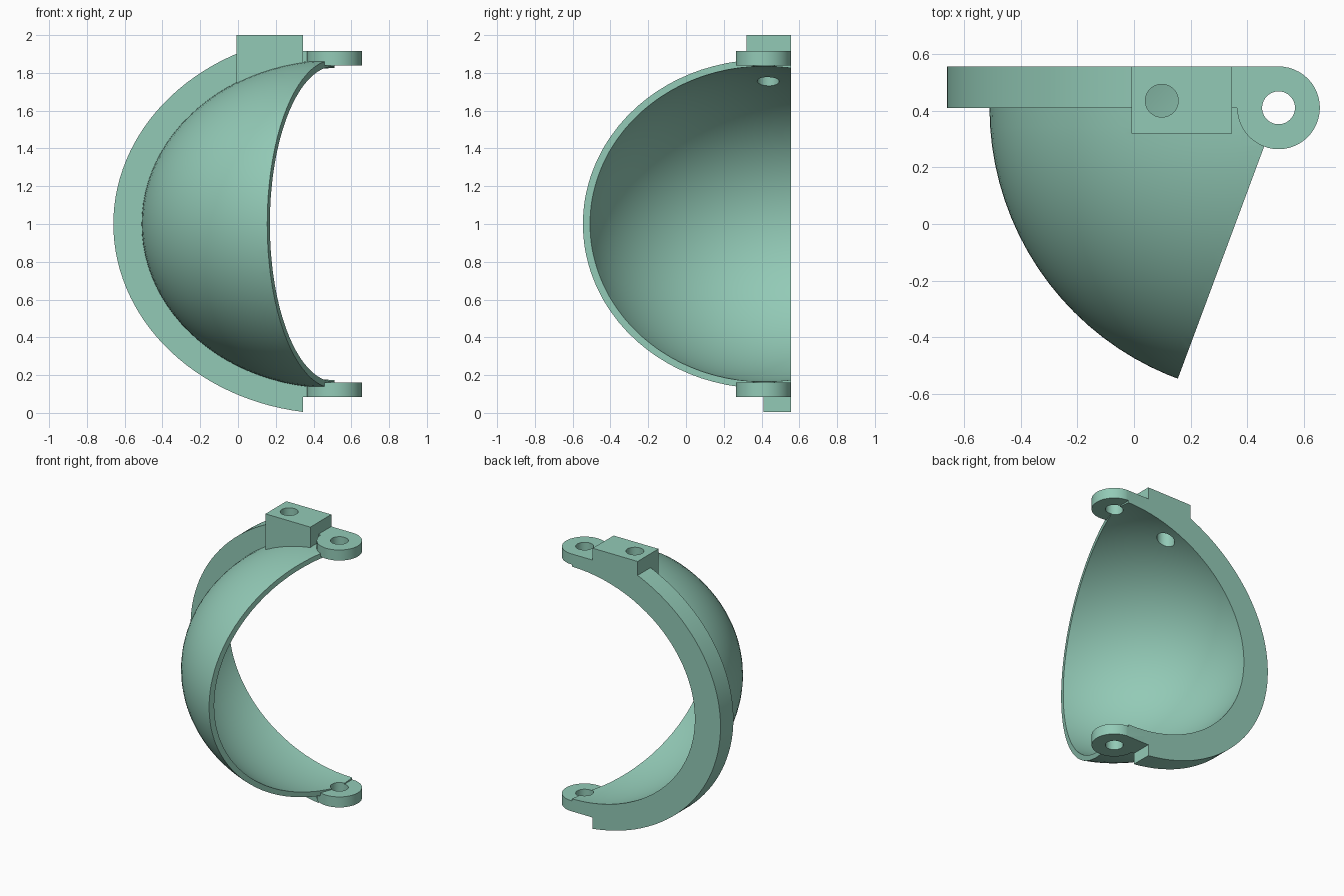
import bpy
import bmesh
from math import radians
from mathutils import Matrix, Vector

cube = bpy.data.objects.get("Cube")
if cube:
    bpy.data.objects.remove(cube, do_unlink=True)

HINGE = Vector((0.51, 0.41, 1.0))   # centre of the shell, on the hinge axis
BACK, PAST = 0.555, 0.7             # back face, and overshoot trimmed off later
END = 0.345                         # where the flange stops

green = bpy.data.materials.new("soft_green")
green.use_nodes = True
color = (0.29, 0.59, 0.47, 1)
green.diffuse_color = color
green.node_tree.nodes["Principled BSDF"].inputs["Base Color"].default_value = color


def finish(name, bm):
    bmesh.ops.recalc_face_normals(bm, faces=bm.faces)
    mesh = bpy.data.meshes.new(name)
    bm.to_mesh(mesh)
    bm.free()
    mesh.materials.append(green)
    obj = bpy.data.objects.new(name, mesh)
    bpy.context.collection.objects.link(obj)
    return obj


def clip(bm, point, normal):
    """Cut a convex solid by a plane and cap the cut."""
    cut = bmesh.ops.bisect_plane(bm, geom=bm.verts[:] + bm.edges[:] + bm.faces[:],
                                 plane_co=point, plane_no=normal,
                                 clear_outer=True, dist=1e-5)["geom_cut"]
    edges = [e for e in cut if isinstance(e, bmesh.types.BMEdge)]
    bmesh.ops.contextual_create(bm, geom=edges)


def ellipsoid(name, rx, rz, planes=()):
    bm = bmesh.new()
    bmesh.ops.create_uvsphere(bm, u_segments=96, v_segments=48, radius=1)
    place = (Matrix.Translation(HINGE) @ Matrix.Diagonal((rx, rx, rz, 1))
             @ Matrix.Rotation(radians(90), 4, 'X'))
    bmesh.ops.transform(bm, matrix=place, verts=bm.verts)
    for normal in planes:
        clip(bm, HINGE, Vector(normal))
    return finish(name, bm)


def box(name, low, high):
    bm = bmesh.new()
    bmesh.ops.create_cube(bm, size=1)
    low, high = Vector(low), Vector(high)
    for v in bm.verts:
        v.co = (low + high) / 2 + v.co * (high - low)
    return finish(name, bm)


def cylinder(name, x, y, radius, z0, z1, sides=40):
    bm = bmesh.new()
    bmesh.ops.create_cone(bm, cap_ends=True, segments=sides, radius1=radius,
                          radius2=radius, depth=z1 - z0,
                          matrix=Matrix.Translation((x, y, (z0 + z1) / 2)))
    return finish(name, bm)


def combine(target, other, operation):
    mod = target.modifiers.new(operation.lower(), 'BOOLEAN')
    mod.operation, mod.solver, mod.object = operation, 'EXACT', other
    bpy.context.view_layer.objects.active = target
    bpy.ops.object.modifier_apply(modifier=mod.name)
    bpy.data.objects.remove(other, do_unlink=True)


# Domed shell, cut off by the slanted opening and by the hinge plane
shell = ellipsoid("hinged_half_shell", 1.02, 0.87, [(0.955, -0.355, 0), (1, 0, 0)])

# Flat flange around the back
bm = bmesh.new()
bmesh.ops.create_cone(bm, cap_ends=True, segments=128, radius1=1, radius2=1, depth=1)
place = (Matrix.Translation((HINGE.x, (HINGE.y + PAST) / 2, HINGE.z))
         @ Matrix.Diagonal((1.17, PAST - HINGE.y, 1.005, 1))
         @ Matrix.Rotation(radians(90), 4, 'X'))
bmesh.ops.transform(bm, matrix=place, verts=bm.verts)
clip(bm, Vector((END, 0, 0)), Vector((1, 0, 0)))
combine(shell, finish("flange", bm), 'UNION')

# Screw block on the top
combine(shell, box("screw_block", (-0.008, 0.32, 1.72), (END, PAST, 2.0)), 'UNION')

# Hinge lugs at the top and bottom
for z0, z1 in ((1.84, 1.915), (0.085, 0.16)):
    combine(shell, cylinder("lug", HINGE.x, HINGE.y, 0.146, z0, z1, 48), 'UNION')
    combine(shell, box("lug_root", (END, HINGE.y, z0), (HINGE.x, PAST, z1)), 'UNION')

# Hollow, flat back, screw hole and hinge pin hole
combine(shell, ellipsoid("hollow", 0.98, 0.835), 'DIFFERENCE')
combine(shell, box("back_trim", (-2, BACK, -1), (2, 1.5, 3)), 'DIFFERENCE')
combine(shell, cylinder("screw_hole", 0.098, 0.435, 0.058, 1.5, 2.3), 'DIFFERENCE')
combine(shell, cylinder("pin_hole", HINGE.x, HINGE.y, 0.058, -0.5, 2.5), 'DIFFERENCE')

# Smooth curved faces, keep the edges crisp
bpy.ops.object.select_all(action='DESELECT')
shell.select_set(True)
bpy.context.view_layer.objects.active = shell
bpy.ops.object.shade_smooth_by_angle(angle=radians(25))
